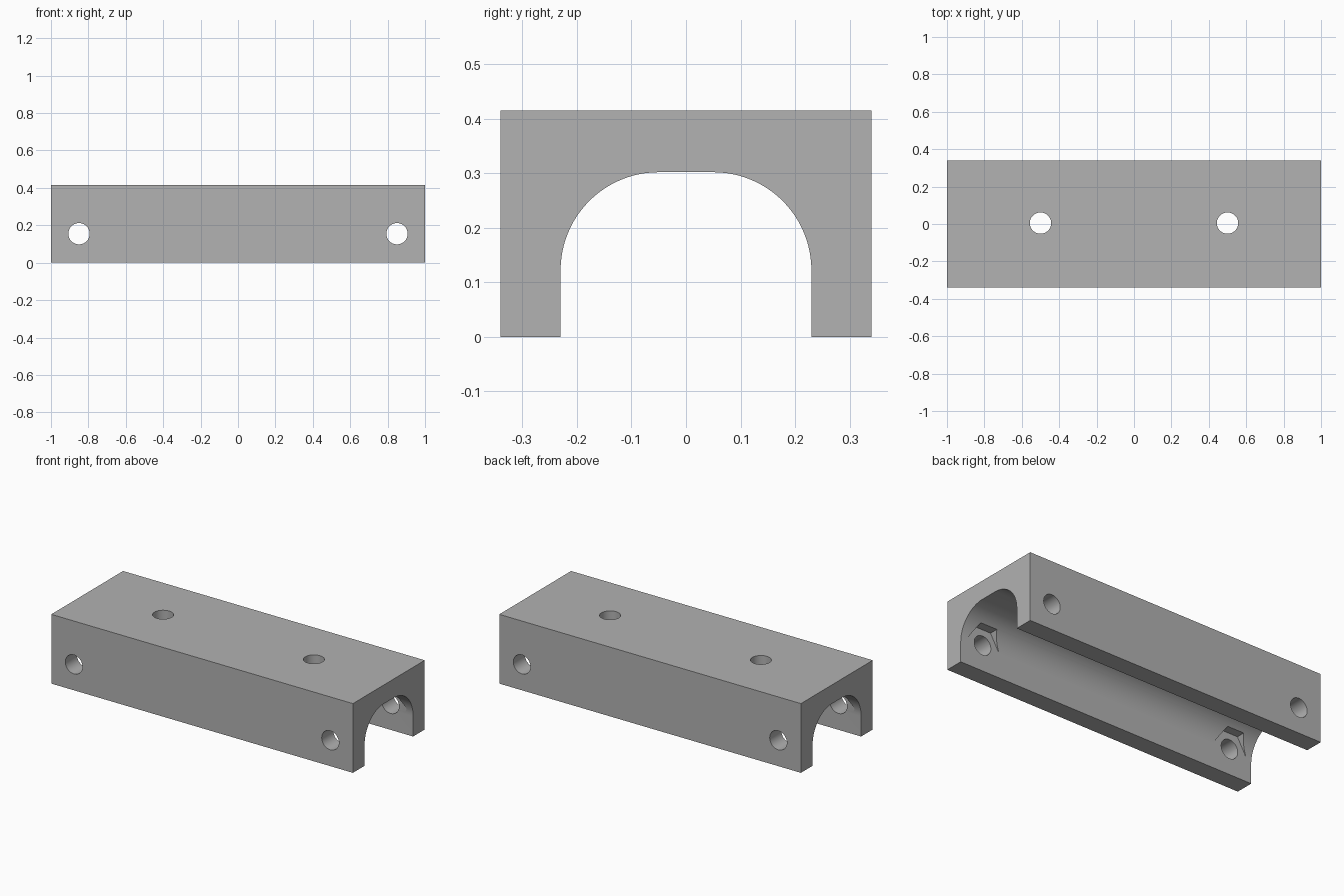
import bpy, bmesh
from math import sin, cos, pi, radians
from mathutils import Matrix

cube = bpy.data.objects.get("Cube")
if cube:
    bpy.data.objects.remove(cube, do_unlink=True)

LENGTH, HALF_WIDTH, HEIGHT = 2.0, 0.34, 0.415
CHANNEL_HALF, CEILING, ARC = 0.23, 0.302, 0.18
HOLE_RADIUS, NUT_RADIUS = 0.057, 0.109

grey = bpy.data.materials.new("matte grey")
grey.use_nodes = True
colour = (0.445, 0.445, 0.445, 1)
grey.diffuse_color = colour
grey.node_tree.nodes["Principled BSDF"].inputs["Base Color"].default_value = colour


def add_object(name, bm):
    bmesh.ops.recalc_face_normals(bm, faces=bm.faces)
    mesh = bpy.data.meshes.new(name)
    bm.to_mesh(mesh)
    bm.free()
    mesh.materials.append(grey)
    obj = bpy.data.objects.new(name, mesh)
    bpy.context.collection.objects.link(obj)
    return obj


def cut(target, name, location, radius, depth, sides, axis):
    """Subtract a prism that runs along y or z."""
    bm = bmesh.new()
    turn = Matrix.Rotation(radians(90), 4, "X") if axis == "Y" else Matrix()
    spin = Matrix.Rotation(radians(90), 4, "Z") if sides == 6 else Matrix()
    bmesh.ops.create_cone(bm, cap_ends=True, segments=sides, radius1=radius,
                          radius2=radius, depth=depth,
                          matrix=Matrix.Translation(location) @ turn @ spin)
    cutter = add_object(name, bm)
    cutter.hide_render = True
    cutter.hide_viewport = True
    mod = target.modifiers.new(name, "BOOLEAN")
    mod.operation = "DIFFERENCE"
    mod.solver = "EXACT"
    mod.object = cutter
    return cutter


# Channel body: block outline with a rounded arch, extruded lengthwise
cy, cz = CHANNEL_HALF - ARC, CEILING - ARC
quarter = [(cy + ARC * cos(a), cz + ARC * sin(a))
           for a in (i * pi / 48 for i in range(25))]
half = [(HALF_WIDTH, HEIGHT), (HALF_WIDTH, 0), (CHANNEL_HALF, 0)] + quarter
outline = half + [(-y, z) for y, z in reversed(half)]
bm = bmesh.new()
face = bm.faces.new([bm.verts.new((-LENGTH / 2, y, z)) for y, z in outline])
end = bmesh.ops.extrude_face_region(bm, geom=[face])["geom"]
bmesh.ops.translate(bm, vec=(LENGTH, 0, 0),
                    verts=[v for v in end if isinstance(v, bmesh.types.BMVert)])
body = add_object("channel_body", bm)

# Cross holes with hexagonal nut seats, and mounting holes in the roof
cutters = []
for side, sign in (("right", -1), ("left", 1)):
    cross = (sign * 0.85, 0, 0.155)
    cutters += [
        cut(body, side + "_nut_seat", cross, NUT_RADIUS, 0.459, 6, "Y"),
        cut(body, side + "_cross_hole", cross, HOLE_RADIUS, 1, 48, "Y"),
        cut(body, side + "_roof_hole", (sign * 0.5, 0.005, 0.4), HOLE_RADIUS, 0.5, 48, "Z"),
    ]

# Apply the cuts, then smooth the curved surfaces
bpy.ops.object.select_all(action="DESELECT")
body.select_set(True)
bpy.context.view_layer.objects.active = body
for mod in list(body.modifiers):
    bpy.ops.object.modifier_apply(modifier=mod.name)
for cutter in cutters:
    bpy.data.objects.remove(cutter, do_unlink=True)
bpy.ops.object.shade_smooth_by_angle(angle=radians(30))
